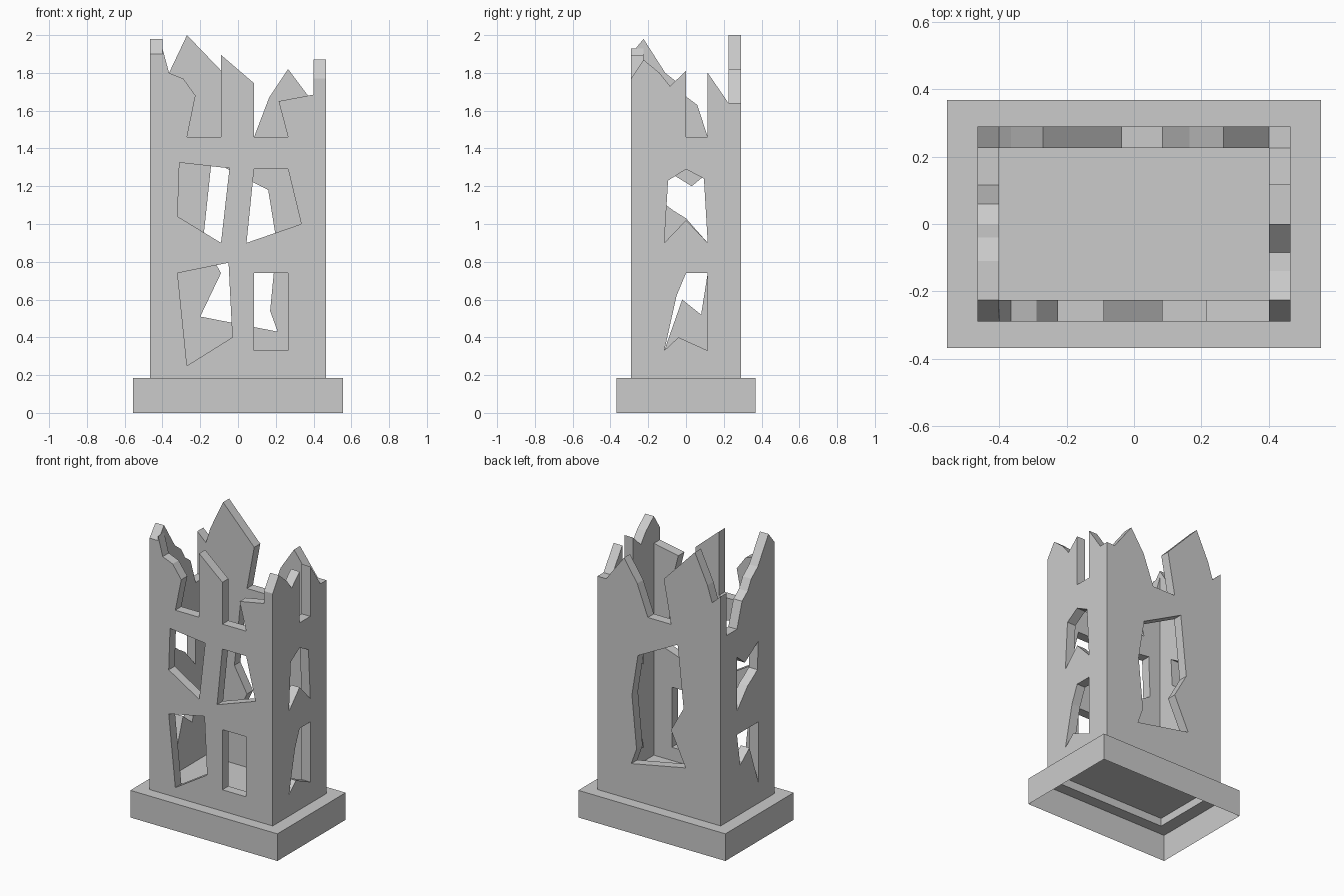
import bpy
import bmesh
from mathutils import Vector

cube = bpy.data.objects.get("Cube")
if cube:
    bpy.data.objects.remove(cube, do_unlink=True)

STONE = (0.6, 0.6, 0.6, 1.0)
stone = bpy.data.materials.new("grey_stone")
stone.use_nodes = True
stone.diffuse_color = STONE
stone.node_tree.nodes["Principled BSDF"].inputs["Base Color"].default_value = STONE

HX, HY = 0.465, 0.29      # half size of the tower
T = 0.065                 # wall thickness
FLOOR = 0.24              # height of the tower floor
IX, IY = HX - T, HY - T   # half size of the inside


def finish(bm, name):
    mesh = bpy.data.meshes.new(name)
    bm.to_mesh(mesh)
    bm.free()
    mesh.materials.append(stone)
    obj = bpy.data.objects.new(name, mesh)
    bpy.context.collection.objects.link(obj)
    return obj


def wall(name, top, holes, place, push):
    """Fill a broken outline with holes, then thicken it along push."""
    outline = [(top[0][0], FLOOR)] + top + [(top[-1][0], FLOOR)]
    bm = bmesh.new()
    edges = []
    for loop in [outline] + holes:
        verts = [bm.verts.new(place(u, z)) for u, z in loop]
        edges += [bm.edges.new((a, b)) for a, b in zip(verts, verts[1:] + verts[:1])]
    bmesh.ops.triangle_fill(bm, edges=edges, use_beauty=True)
    bmesh.ops.dissolve_limit(bm, angle_limit=0.01, verts=bm.verts[:], edges=bm.edges[:])
    out = bmesh.ops.extrude_face_region(bm, geom=bm.faces[:], use_keep_orig=True)
    moved = [g for g in out["geom"] if isinstance(g, bmesh.types.BMVert)]
    bmesh.ops.translate(bm, verts=moved, vec=Vector(push))
    bmesh.ops.recalc_face_normals(bm, faces=bm.faces[:])
    return finish(bm, name)


# Hollow plinth, open below, stepping up to the tower floor
bm = bmesh.new()
previous = None
for hx, hy, z in [(0.555, 0.368, 0), (0.555, 0.368, 0.185),
                  (HX, HY, 0.185), (HX, HY, FLOOR)]:
    ring = [bm.verts.new((sx * hx, sy * hy, z))
            for sx, sy in ((-1, -1), (1, -1), (1, 1), (-1, 1))]
    if previous:
        for i in range(4):
            j = (i + 1) % 4
            bm.faces.new((previous[i], previous[j], ring[j], ring[i]))
    previous = ring
bm.faces.new(previous)
finish(bm, "plinth")

# Front wall with four broken windows
wall("front_wall",
     [(-IX, 1.93), (-0.365, 1.8), (-0.29, 1.77), (-0.225, 1.68), (-0.27, 1.46),
      (-0.09, 1.46), (-0.09, 1.895), (0.085, 1.745), (0.085, 1.46),
      (0.265, 1.46), (0.215, 1.65), (IX, 1.685)],
     [[(-0.31, 1.325), (-0.045, 1.295), (-0.09, 0.9), (-0.32, 1.04)],
      [(-0.32, 0.74), (-0.05, 0.795), (-0.03, 0.4), (-0.27, 0.25)],
      [(0.085, 1.29), (0.265, 1.29), (0.335, 1.0), (0.045, 0.9)],
      [(0.085, 0.74), (0.265, 0.74), (0.265, 0.33), (0.085, 0.33)]],
     lambda u, z: (u, -HY, z), (0, T, 0))

# Back wall with one tall breach
wall("back_wall",
     [(-HX, 1.75), (-IX, 1.69), (-0.365, 1.8), (-0.27, 2.0), (-0.035, 1.755),
      (-0.09, 1.46), (0.085, 1.46), (0.165, 1.67), (0.265, 1.82),
      (IX, 1.64), (HX, 1.64)],
     [[(-0.2, 0.51), (0.21, 0.43), (0.17, 0.54), (0.205, 0.9), (0.16, 1.18),
       (-0.14, 1.335), (-0.185, 0.91), (-0.09, 0.74)]],
     lambda u, z: (u, HY, z), (0, -T, 0))

# Side wall on +x
wall("left_wall",
     [(-HY, 1.77), (-IY, 1.87), (-0.14, 1.8), (-0.085, 1.73), (0, 1.81),
      (0, 1.46), (0.115, 1.46), (0.115, 1.8), (IY, 1.64)],
     [[(-0.115, 0.9), (-0.095, 1.23), (0, 1.29), (0.095, 1.24), (0.115, 0.9), (0, 1.02)],
      [(0, 0.74), (0.115, 0.74), (0.115, 0.33), (-0.04, 0.4), (-0.115, 0.33),
       (-0.05, 0.62)]],
     lambda u, z: (HX, u, z), (-T, 0, 0))

# Side wall on -x
wall("right_wall",
     [(-HY, 1.9), (-IY, 1.98), (-0.11, 1.8), (-0.04, 1.745), (0, 1.675),
      (0.06, 1.63), (0.115, 1.46), (IY, 1.46)],
     [[(0.115, 0.9), (0.115, 1.27), (0.03, 1.2), (-0.115, 1.29), (-0.105, 1.1),
       (-0.065, 1.07), (0, 1.03)],
      [(-0.115, 0.33), (-0.02, 0.6), (0.08, 0.52), (0.115, 0.74), (-0.115, 0.74)]],
     lambda u, z: (-HX, u, z), (T, 0, 0))
